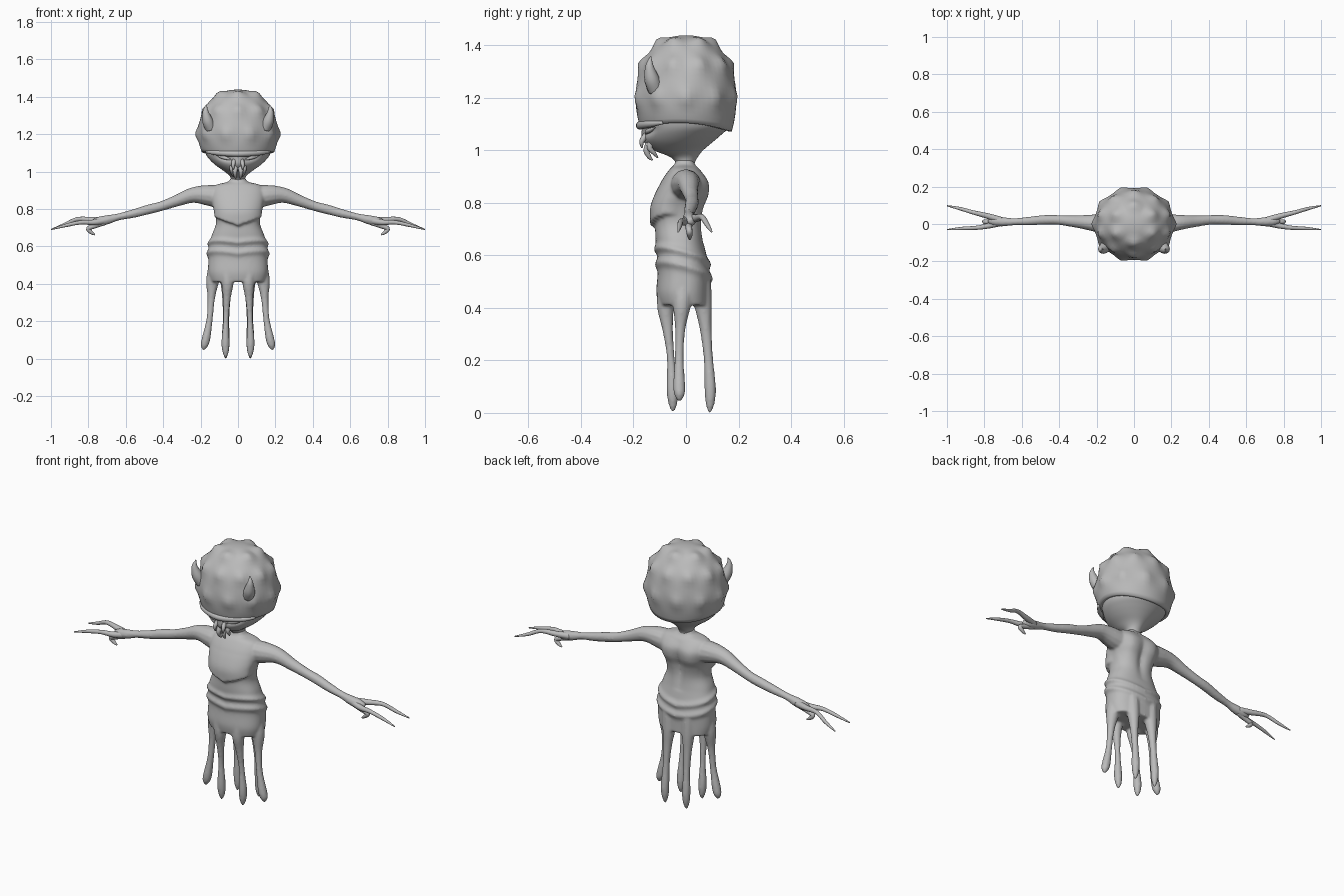
import bpy, bmesh, math
from mathutils import Vector

if "Cube" in bpy.data.objects:
    bpy.data.objects.remove(bpy.data.objects["Cube"])

grey = bpy.data.materials.new("plain_grey")
grey.diffuse_color = (0.5, 0.5, 0.5, 1)
grey.use_nodes = True
grey.node_tree.nodes["Principled BSDF"].inputs["Base Color"].default_value = grey.diffuse_color


def spline(rows, steps):
    """Catmull-Rom through rows of equal-length number tuples."""
    out = []
    for i in range(len(rows) - 1):
        a, b, c, d = (rows[min(max(i + k, 0), len(rows) - 1)] for k in (-1, 0, 1, 2))
        for s in range(steps):
            t = s / steps
            out.append([0.5 * (2 * q + (r - p) * t + (2 * p - 5 * q + 4 * r - w) * t * t
                               + (3 * q - p - 3 * r + w) * t ** 3)
                        for p, q, r, w in zip(a, b, c, d)])
    return out + [list(rows[-1])]


def bridge(bm, rings):
    """Skin a list of vertex rings and close both ends."""
    n = len(rings[0])
    for a, b in zip(rings, rings[1:]):
        for i in range(n):
            bm.faces.new((a[i], a[(i + 1) % n], b[(i + 1) % n], b[i]))
    bm.faces.new(rings[0])
    bm.faces.new(rings[-1])


def loft(bm, rows, steps=5, n=48, power=1.0):
    """Rows are (z, half width, front y, back y)."""
    rings = []
    for z, w, f, b in spline(rows, steps):
        ring = []
        for i in range(n):
            a = math.tau * i / n
            c, s = math.cos(a), math.sin(a)
            c, s = math.copysign(abs(c) ** power, c), math.copysign(abs(s) ** power, s)
            ring.append(bm.verts.new((w * c, (f + b) / 2 + (b - f) / 2 * s, z)))
        rings.append(ring)
    bridge(bm, rings)


def tube(bm, pts, n=12, steps=5, mirror=True):
    """Points are (x, y, z, radius); optionally repeated on the other side."""
    path = spline(pts, steps)
    for side in ((1, -1) if mirror else (1,)):
        cs = [Vector((p[0] * side, p[1], p[2])) for p in path]
        rings = []
        for k, c in enumerate(cs):
            d = (cs[min(k + 1, len(cs) - 1)] - cs[max(k - 1, 0)]).normalized()
            ref = Vector((0, 1, 0))
            u = d.cross(ref).normalized()
            v = d.cross(u)
            r = max(path[k][3], 0.001)
            rings.append([bm.verts.new(c + r * (u * math.cos(math.tau * i / n)
                                                + v * math.sin(math.tau * i / n)))
                          for i in range(n)])
        bridge(bm, rings)


def finish(bm, name, voxel=0, smooth=6):
    bmesh.ops.recalc_face_normals(bm, faces=bm.faces)
    me = bpy.data.meshes.new(name)
    bm.to_mesh(me)
    bm.free()
    me.materials.append(grey)
    me.polygons.foreach_set("use_smooth", [True] * len(me.polygons))
    ob = bpy.data.objects.new(name, me)
    bpy.context.collection.objects.link(ob)
    if voxel:
        m = ob.modifiers.new("fuse", 'REMESH')
        m.mode, m.voxel_size, m.use_smooth_shade = 'VOXEL', voxel, True
        m = ob.modifiers.new("soften", 'SMOOTH')
        m.factor, m.iterations = 0.5, smooth
    return ob


def bell(x, w):
    return math.exp(-(x / w) ** 2)


# Torso and skirt, with chest plate step, belt folds and spine groove
bm = bmesh.new()
loft(bm, [(.965, .04, -.04, .03), (.945, .055, -.045, .035), (.925, .125, -.065, .055),
          (.88, .15, -.095, .085), (.83, .14, -.115, .085), (.78, .123, -.125, .068),
          (.72, .118, -.118, .06), (.66, .14, -.116, .065), (.6, .155, -.108, .078),
          (.53, .158, -.108, .09), (.46, .16, -.113, .09), (.41, .15, -.105, .09)],
     steps=8, n=64, power=.85)
for v in bm.verts:
    x, y, z = v.co
    out = Vector((x, y, 0)).normalized()
    t = z + .27 * y - .15 * abs(x)
    push = .012 * bell(t - .59, .014) + .012 * bell(t - .535, .016)
    edge = .71 + .4 * abs(x)
    if y < -.03 and edge < z < .87:
        push += .02 * min(1, (-y - .03) / .05) * (.87 - z) / (.87 - edge)
    if y > .03 and .64 < z < .92:
        push -= .016 * bell(x, .025) * bell(z - .78, .1)
        push += .008 * bell(abs(x) - .07, .03) * bell(z - .83, .08)
    v.co += out * push

# Arms and palms
tube(bm, [(.08, 0, .86, .06), (.15, 0, .872, .057), (.24, .008, .874, .042),
          (.33, .015, .843, .031), (.41, .022, .815, .026), (.48, .022, .797, .026),
          (.56, .016, .775, .023), (.64, .012, .757, .019), (.70, .012, .742, .025),
          (.75, .015, .733, .024), (.78, .018, .73, .012)])

# Hanging legs: outer, front and rear pairs
tube(bm, [(.11, -.01, .52, .04), (.135, -.015, .42, .036), (.143, -.022, .32, .02),
          (.152, -.026, .21, .017), (.17, -.026, .11, .023), (.18, -.025, .07, .02),
          (.183, -.025, .045, .006)])
tube(bm, [(.06, -.06, .52, .045), (.056, -.077, .41, .034), (.06, -.07, .32, .021),
          (.064, -.058, .21, .015), (.067, -.052, .09, .022), (.066, -.05, .035, .017),
          (.066, -.05, .004, .005)])
tube(bm, [(.06, .05, .52, .045), (.06, .065, .41, .034), (.062, .075, .32, .023),
          (.064, .085, .21, .018), (.066, .092, .1, .022), (.066, .092, .04, .018),
          (.066, .09, -.001, .005)])
finish(bm, "body", .006, 6)

# Fingers and thumbs
bm = bmesh.new()
tube(bm, [(.71, .02, .74, .018), (.78, .042, .742, .015), (.86, .062, .745, .011),
          (.93, .082, .715, .009), (1.0, .098, .69, .003)])
tube(bm, [(.71, .008, .738, .018), (.77, -.008, .728, .015), (.84, -.02, .728, .011),
          (.92, -.024, .712, .009), (1.0, -.03, .69, .003)])
tube(bm, [(.71, .012, .73, .016), (.76, .01, .712, .014), (.80, .012, .695, .012),
          (.785, .014, .675, .01), (.765, .014, .662, .004)])
finish(bm, "fingers")

# Lower head and neck
bm = bmesh.new()
loft(bm, [(1.13, .18, -.165, .17), (1.09, .17, -.165, .165), (1.06, .148, -.162, .135),
          (1.03, .115, -.15, .1), (1.0, .072, -.118, .065), (.975, .044, -.06, .045),
          (.95, .038, -.038, .033), (.93, .05, -.045, .04)])
for v in bm.verts:
    x, y, z = v.co
    if y < -.03:  # sunken eye sockets and a raised nose bridge
        v.co.y += .016 * bell(abs(x) - .07, .04) * bell(z - 1.075 - .2 * (abs(x) - .07), .016)
        v.co.y -= .01 * bell(x, .018) * bell(z - 1.04, .04)
finish(bm, "face")

# Narrow slanted eyes
bm = bmesh.new()
tube(bm, [(.035, -.155, 1.062, .002), (.065, -.146, 1.072, .009),
          (.09, -.134, 1.078, .008), (.115, -.118, 1.088, .002)])
finish(bm, "eyes")

# Mouth feelers
bm = bmesh.new()
tube(bm, [(.012, -.135, 1.03, .016), (.016, -.15, 1.0, .012), (.014, -.14, .975, .008),
          (.012, -.128, .963, .003)])
tube(bm, [(.03, -.13, 1.035, .016), (.034, -.138, 1.01, .011), (.03, -.122, .99, .008),
          (.022, -.108, .972, .003)])
tube(bm, [(.02, -.15, 1.06, .012), (.026, -.168, 1.035, .01), (.024, -.168, 1.01, .003)])
finish(bm, "mouth_feelers")

# Domed cap with pointed bumps and an overhanging wavy rim
bumps = []
for lat, count, shift in ((62, 6, .5), (32, 10, .5), (0, 10, 0)):
    for i in range(count):
        a, p = math.tau * (i + shift) / count, math.radians(lat)
        bumps.append(Vector((math.cos(a) * math.cos(p), math.sin(a) * math.cos(p), math.sin(p))))
bm = bmesh.new()
rings, n = [], 60
for k in range(27):
    p = math.radians(89 - k * 116 / 24) if k < 25 else math.radians(-27)
    inset = (1, .93, .8)[max(0, k - 24)]
    ring = []
    for i in range(n):
        a = math.tau * i / n
        c, s = math.cos(a), math.sin(a)
        d = Vector((c * math.cos(p), s * math.cos(p), math.sin(p)))
        near = min((d - b).length for b in bumps)
        r = math.cos(p) ** .85 * inset
        g = 1 + .09 * max(0, 1 - near / .26) ** 1.5
        z = 1.2 + .238 * math.sin(p) * (g if p > 0 else 1)
        low = max(0, -math.sin(p)) / .454
        z += low * (.012 * math.cos(2 * a) - .008 * s) + (.012 if k == 26 else 0)
        ring.append(bm.verts.new((.213 * r * g * c, .192 * r * g * s, z)))
    rings.append(ring)
bridge(bm, rings)
finish(bm, "head_cap")

# Rolled brow along the front of the cap
bm = bmesh.new()
tube(bm, [(-.17, -.09, 1.105, .006), (-.11, -.142, 1.1, .014), (0, -.175, 1.095, .016),
          (.11, -.142, 1.1, .014), (.17, -.09, 1.105, .006)], mirror=False)
finish(bm, "brow")

# Short upright horns
bm = bmesh.new()
tube(bm, [(.145, -.115, 1.23, .03), (.162, -.13, 1.27, .029), (.172, -.138, 1.31, .019),
          (.173, -.138, 1.335, .011), (.168, -.134, 1.358, .002)])
finish(bm, "horns")
